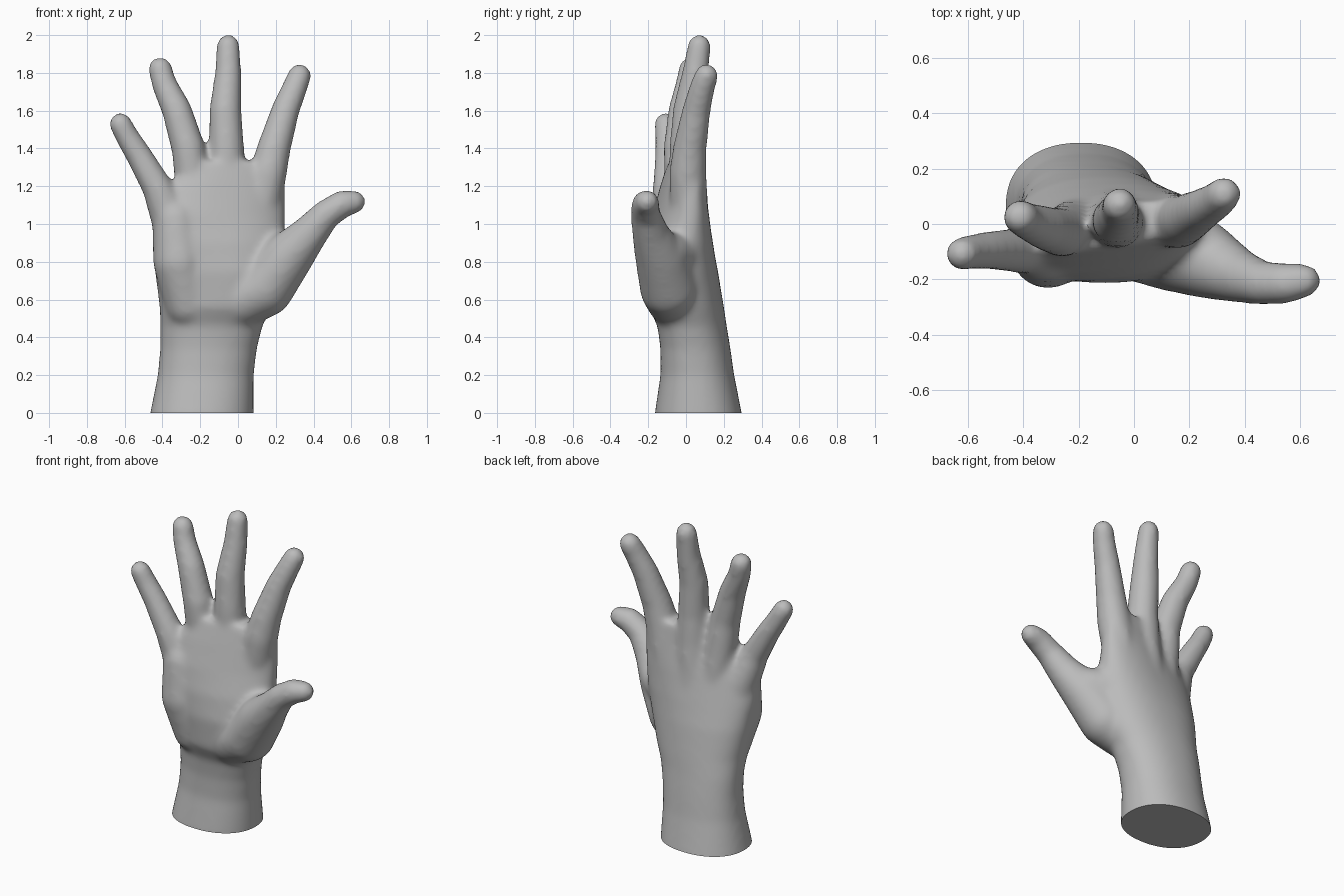
import bpy, bmesh, math

cube = bpy.data.objects.get("Cube")
if cube:
    bpy.data.objects.remove(cube, do_unlink=True)

skin = bpy.data.materials.new("plain grey")
skin.use_nodes = True
GREY = (0.5, 0.5, 0.5, 1)
skin.diffuse_color = GREY
skin.node_tree.nodes["Principled BSDF"].inputs["Base Color"].default_value = GREY

bm = bmesh.new()


def loft(sections, sides=40):
    """Closed skin over oval sections: z, x min, x max, y min, y max, turn."""
    rings = []
    for z, x0, x1, y0, y1, turn in sections:
        ring = []
        for i in range(sides):
            a = math.tau * i / sides
            c, s = math.cos(a), math.sin(a)
            u = math.copysign(abs(c) ** 0.9, c) * (x1 - x0) / 2
            v = math.copysign(abs(s) ** 0.9, s) * (y1 - y0) / 2
            ring.append(bm.verts.new(((x0 + x1) / 2 + u, (y0 + y1) / 2 + v + u * turn, z)))
        rings.append(ring)
    for low, high in zip(rings, rings[1:]):
        for i in range(sides):
            j = (i + 1) % sides
            bm.faces.new((low[i], low[j], high[j], high[i]))
    bm.faces.new(rings[0][::-1])
    bm.faces.new(rings[-1])


def limb(joints):
    """Chain of tapered round segments through joints: x, y, z, radius."""
    for a, b in zip(joints, joints[1:]):
        part = bmesh.new()
        for x, y, z, r in (a, b):
            ball = bmesh.ops.create_icosphere(part, subdivisions=3, radius=r)
            bmesh.ops.translate(part, verts=ball["verts"], vec=(x, y, z))
        hull = bmesh.ops.convex_hull(part, input=part.verts[:])
        loose = {v for v in hull["geom_interior"] + hull["geom_unused"]
                 if isinstance(v, bmesh.types.BMVert)}
        bmesh.ops.delete(part, geom=list(loose), context="VERTS")
        piece = bpy.data.meshes.new("segment")
        part.to_mesh(piece)
        part.free()
        bm.from_mesh(piece)
        bpy.data.meshes.remove(piece)


# Forearm, wrist and palm
loft([
    (-0.1, -0.48, 0.08, -0.17, 0.31, 0),
    (0.0, -0.465, 0.083, -0.165, 0.295, 0),
    (0.2, -0.425, 0.083, -0.135, 0.255, -0.02),
    (0.34, -0.412, 0.1, -0.135, 0.235, -0.04),
    (0.46, -0.412, 0.13, -0.15, 0.215, -0.05),
    (0.56, -0.415, 0.18, -0.2, 0.2, -0.05),
    (0.75, -0.44, 0.23, -0.215, 0.17, 0.0),
    (0.9, -0.455, 0.25, -0.2, 0.14, 0.08),
    (1.05, -0.45, 0.25, -0.165, 0.11, 0.15),
    (1.2, -0.36, 0.25, -0.12, 0.085, 0.18),
    (1.33, -0.27, 0.22, -0.08, 0.07, 0.18),
])

# Thumb with the mound at its base
limb([(0.02, -0.06, 0.6, 0.15), (0.14, -0.09, 0.66, 0.155), (0.26, -0.135, 0.82, 0.135),
      (0.37, -0.185, 0.94, 0.1), (0.46, -0.213, 1.045, 0.08),
      (0.55, -0.215, 1.105, 0.074), (0.615, -0.205, 1.117, 0.062)])
# Web between thumb and index finger
limb([(0.1, 0.0, 0.84, 0.12), (0.26, -0.1, 0.85, 0.11)])
# Index finger
limb([(0.1, 0.02, 0.95, 0.1), (0.16, 0.01, 1.27, 0.1), (0.19, 0.02, 1.4, 0.09),
      (0.25, 0.055, 1.6, 0.076), (0.3, 0.085, 1.72, 0.068), (0.325, 0.108, 1.785, 0.064)])
# Middle finger
limb([(-0.08, 0.03, 0.95, 0.1), (-0.06, 0.01, 1.22, 0.1), (-0.06, 0.005, 1.4, 0.094),
      (-0.067, 0.015, 1.6, 0.086), (-0.052, 0.05, 1.8, 0.071), (-0.052, 0.07, 1.943, 0.062)])
# Ring finger
limb([(-0.2, 0.0, 0.95, 0.1), (-0.24, -0.02, 1.22, 0.095), (-0.263, -0.03, 1.4, 0.09),
      (-0.323, -0.015, 1.6, 0.08), (-0.39, 0.012, 1.74, 0.068), (-0.412, 0.025, 1.822, 0.064)])
# Little finger
limb([(-0.31, -0.03, 0.8, 0.1), (-0.35, -0.07, 1.02, 0.11), (-0.425, -0.095, 1.19, 0.082),
      (-0.522, -0.095, 1.36, 0.07), (-0.585, -0.1, 1.46, 0.064), (-0.622, -0.108, 1.53, 0.061)])
# Heel of the palm below the little finger
limb([(-0.26, -0.06, 0.58, 0.13), (-0.31, -0.095, 0.8, 0.14), (-0.33, -0.085, 1.02, 0.12)])

bmesh.ops.recalc_face_normals(bm, faces=bm.faces[:])
rough = bpy.data.meshes.new("rough_hand")
bm.to_mesh(rough)
bm.free()
hand = bpy.data.objects.new("hand", rough)
bpy.context.collection.objects.link(hand)

# Fuse the parts into one soft skin
fuse = hand.modifiers.new("fuse", "REMESH")
fuse.mode = "VOXEL"
fuse.voxel_size = 0.016
soften = hand.modifiers.new("soften", "SMOOTH")
soften.factor = 0.5
soften.iterations = 16
evaluated = hand.evaluated_get(bpy.context.evaluated_depsgraph_get())
fused = bpy.data.meshes.new_from_object(evaluated)
hand.modifiers.clear()
hand.data = fused
bpy.data.meshes.remove(rough)

# Flat cut across the forearm
bm = bmesh.new()
bm.from_mesh(fused)
cut = bmesh.ops.bisect_plane(bm, geom=bm.verts[:] + bm.edges[:] + bm.faces[:],
                             plane_co=(0, 0, 0), plane_no=(0, 0, -1), clear_outer=True)
rim = [e for e in cut["geom_cut"] if isinstance(e, bmesh.types.BMEdge)]
bmesh.ops.contextual_create(bm, geom=rim)
bmesh.ops.recalc_face_normals(bm, faces=bm.faces[:])
bm.to_mesh(fused)
bm.free()

fused.name = "hand"
fused.materials.clear()
fused.materials.append(skin)
bpy.context.view_layer.objects.active = hand
hand.select_set(True)
bpy.ops.object.shade_smooth_by_angle(angle=math.radians(50))
